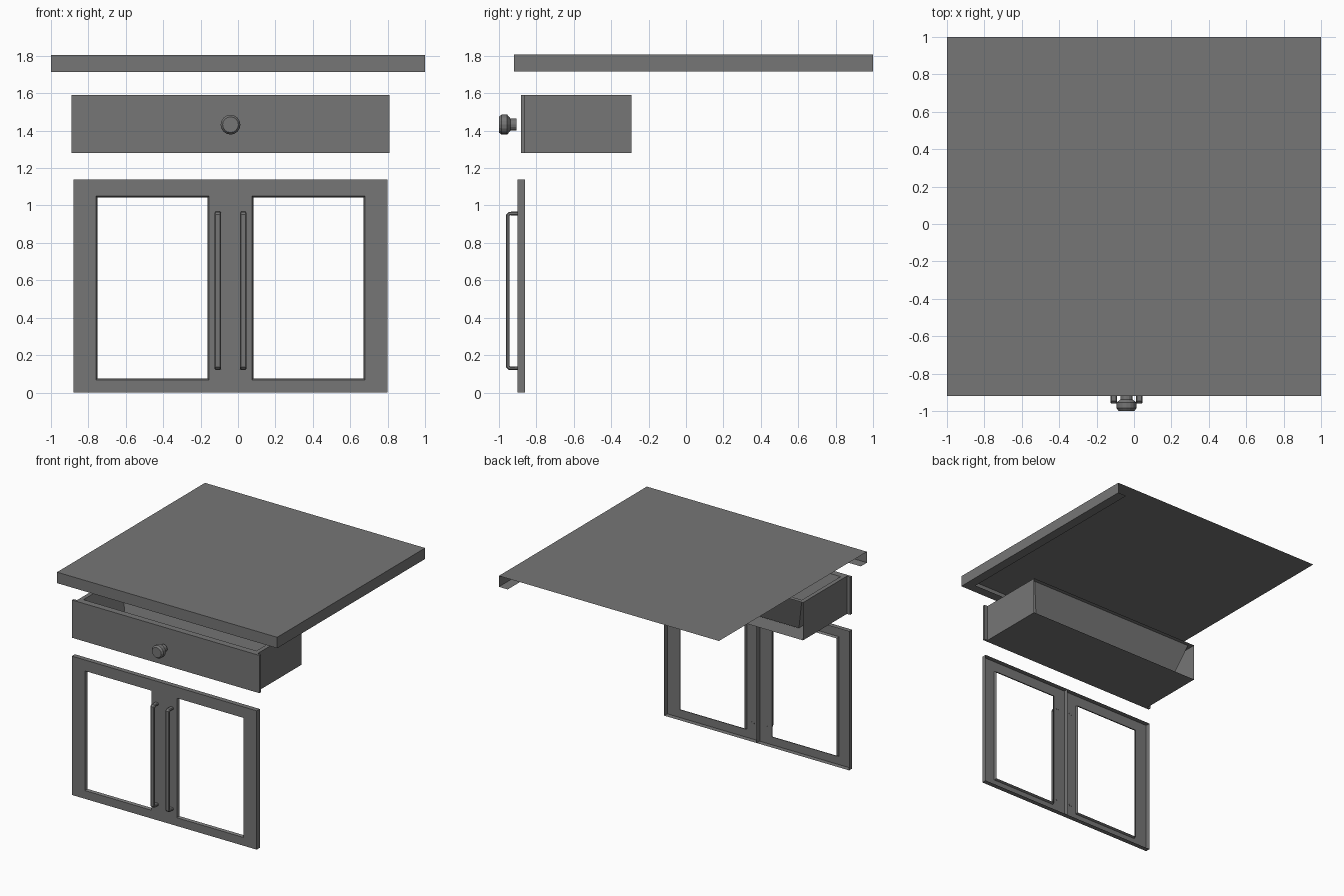
import bpy, bmesh, math
from mathutils import Vector

if "Cube" in bpy.data.objects:
    bpy.data.objects.remove(bpy.data.objects["Cube"])

grey = bpy.data.materials.new("dark grey")
grey.diffuse_color = (0.18, 0.18, 0.18, 1)
grey.use_nodes = True
grey.node_tree.nodes["Principled BSDF"].inputs["Base Color"].default_value = grey.diffuse_color
CX = -0.04          # centre line of drawer and doors


def finish(bm, name, smooth=False):
    me = bpy.data.meshes.new(name)
    bm.to_mesh(me)
    bm.free()
    me.materials.append(grey)
    ob = bpy.data.objects.new(name, me)
    bpy.context.collection.objects.link(ob)
    return ob


def quad(bm, pts, ref, inward=False):
    """One face, its normal turned away from (or toward) the point ref."""
    f = bm.faces.new([bm.verts.new(p) for p in pts])
    f.normal_update()
    away = f.normal.dot(f.calc_center_median() - Vector(ref)) > 0
    if away == inward:
        f.normal_flip()


def rect_xz(x0, x1, z0, z1, y):
    return [Vector(p) for p in ((x0, y, z0), (x1, y, z0), (x1, y, z1), (x0, y, z1))]


def rect_xy(x0, x1, y0, y1, z):
    return [Vector(p) for p in ((x0, y0, z), (x1, y0, z), (x1, y1, z), (x0, y1, z))]


def bridge(bm, a, b, ref, inward=False, skip=()):
    """Walls between two four-point loops."""
    for i in range(4):
        if i not in skip:
            j = (i + 1) % 4
            quad(bm, [a[i], a[j], b[j], b[i]], ref, inward)


# worktop: thin sheet with an apron and lip on the front and right only
bm = bmesh.new()
mid = (0, 0, 1.755)
top = rect_xy(-1, 1, -0.92, 1, 1.805)
low = rect_xy(-1, 1, -0.92, 1, 1.715)
quad(bm, top, mid)
bridge(bm, top, low, mid, skip=(2, 3))
quad(bm, rect_xy(-1, 1, -0.92, -0.84, 1.715), mid)
quad(bm, rect_xy(0.92, 1, -0.84, 1, 1.715), mid)
finish(bm, "worktop")

# drawer front board
bm = bmesh.new()
mid = (CX, -0.87, 1.435)
a = rect_xz(-0.89, 0.81, 1.28, 1.59, -0.88)
b = rect_xz(-0.89, 0.81, 1.28, 1.59, -0.86)
quad(bm, a, mid)
quad(bm, b, mid)
bridge(bm, a, b, mid)
finish(bm, "drawer_front")

# drawer box: open behind, with a tapered tray inside
bm = bmesh.new()
mid = (CX, -0.575, 1.45)
bottom = rect_xy(-0.86, 0.78, -0.86, -0.29, 1.28)
rim = rect_xy(-0.86, 0.78, -0.86, -0.29, 1.59)
r, t = 0.034, 0.124
tray_top = rect_xy(-0.86 + r, 0.78 - r, -0.86 + r, -0.29 - r, 1.59)
tray_low = rect_xy(-0.86 + t, 0.78 - t, -0.86 + t, -0.29 - t, 1.30)
quad(bm, bottom, mid)
bridge(bm, bottom, rim, mid, skip=(0, 2))
bridge(bm, rim, tray_top, mid)
bridge(bm, tray_top, tray_low, mid, inward=True)
quad(bm, tray_low, mid, inward=True)
finish(bm, "drawer_box")

# drawer knob: turned profile (radius, y)
bm = bmesh.new()
profile = [(0.032, -0.905), (0.032, -0.938), (0.040, -0.944), (0.053, -0.955),
           (0.053, -0.985), (0.042, -1.0)]
N = 16
rings = [[bm.verts.new((CX + rad * math.cos(2 * math.pi * k / N), y,
                        1.432 + rad * math.sin(2 * math.pi * k / N)))
          for k in range(N)] for rad, y in profile]
for p, q in zip(rings, rings[1:]):
    for k in range(N):
        bm.faces.new((p[k], p[(k + 1) % N], q[(k + 1) % N], q[k]))
bm.faces.new(rings[0])
bm.faces.new(rings[-1])
bmesh.ops.recalc_face_normals(bm, faces=bm.faces)
finish(bm, "drawer_knob")

# doors and handles, mirrored about the centre line
for s, side in ((-1, "left"), (1, "right")):
    # framed door, hollow behind, with an open window
    bm = bmesh.new()
    X = sorted((CX, CX + s * 0.84))
    W = sorted((CX + s * 0.115, CX + s * 0.72))
    mid = (sum(X) / 2, -0.88, 0.57)
    front = rect_xz(*X, 0, 1.14, -0.90)
    back = rect_xz(*X, 0, 1.14, -0.86)
    hole = rect_xz(*W, 0.068, 1.05, -0.90)
    inner = rect_xz(W[0] + 0.008, W[1] - 0.008, 0.076, 1.042, -0.88)
    bridge(bm, front, hole, mid)
    bridge(bm, front, back, mid)
    bridge(bm, hole, inner, mid, inward=True)
    finish(bm, side + "_door")

    # handle: flattened eight-sided bar swept along a bracket path (y, z)
    bm = bmesh.new()
    path = [(-0.898, 0.131), (-0.943, 0.131), (-0.951, 0.139),
            (-0.951, 0.949), (-0.943, 0.957), (-0.898, 0.957)]
    hx = CX + s * 0.068
    section = [(0.018, 0.005), (0.012, 0.010), (-0.012, 0.010), (-0.018, 0.005),
               (-0.018, -0.005), (-0.012, -0.010), (0.012, -0.010), (0.018, -0.005)]
    P = [Vector(p) for p in path]
    rings = []
    for i, p in enumerate(P):
        d0 = (p - P[max(i - 1, 0)]).normalized()
        d1 = (P[min(i + 1, len(P) - 1)] - p).normalized()
        d = (d0 + d1).normalized()
        n = Vector((-d.y, d.x))
        rings.append([bm.verts.new((hx + u, p.x + n.x * v, p.y + n.y * v))
                      for u, v in section])
    for p, q in zip(rings, rings[1:]):
        for k in range(8):
            bm.faces.new((p[k], p[(k + 1) % 8], q[(k + 1) % 8], q[k]))
    bm.faces.new(rings[0])
    bm.faces.new(rings[-1])
    bmesh.ops.recalc_face_normals(bm, faces=bm.faces)
    finish(bm, side + "_door_handle")
